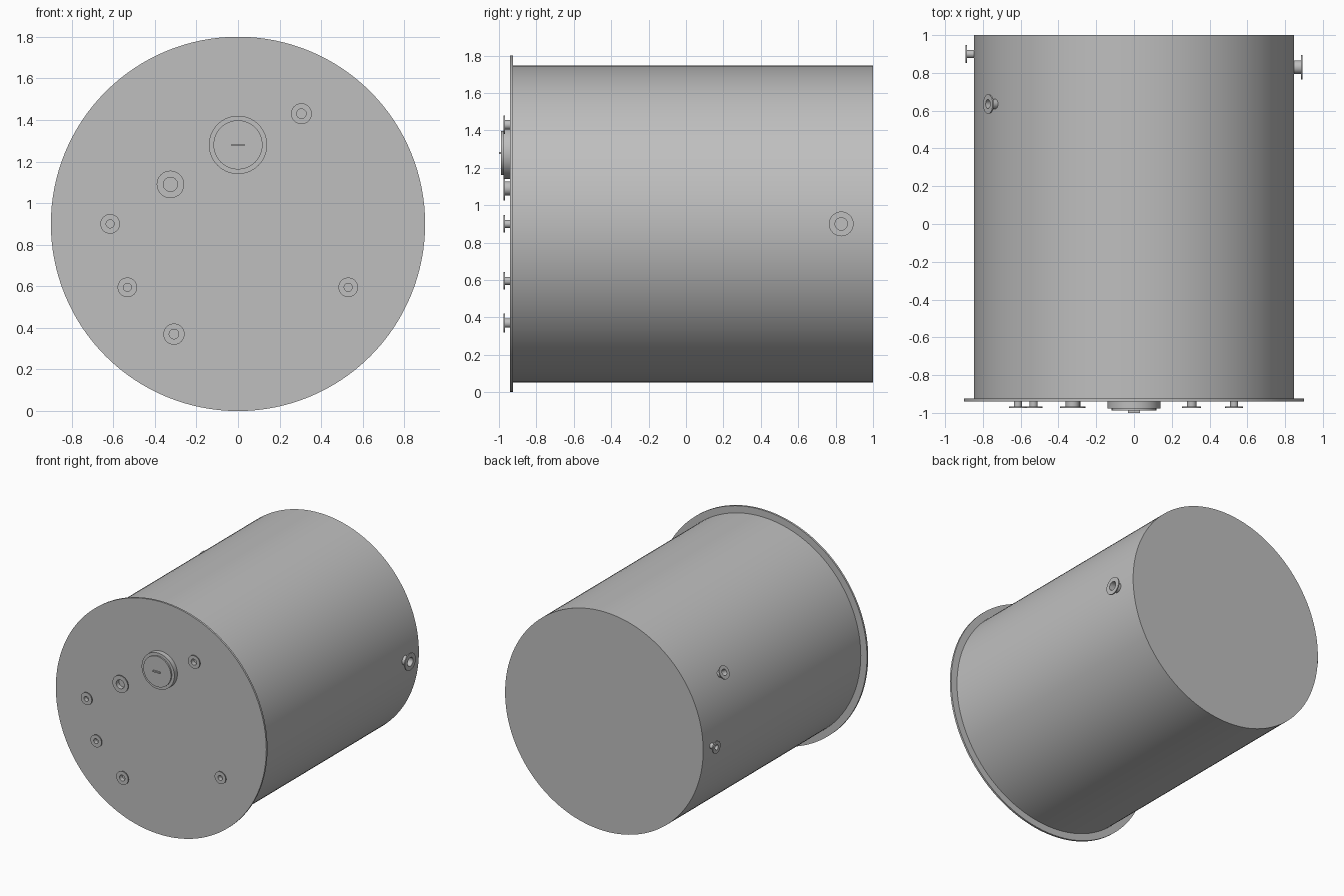
import bpy
import bmesh
import math
from mathutils import Vector, Matrix

cube = bpy.data.objects.get("Cube")
if cube:
    bpy.data.objects.remove(cube, do_unlink=True)

steel = bpy.data.materials.new("grey_steel")
steel.use_nodes = True
GREY = (0.52, 0.52, 0.52, 1.0)
steel.diffuse_color = GREY
steel.node_tree.nodes["Principled BSDF"].inputs["Base Color"].default_value = GREY

AXIS_Z = 0.9
SHELL_R = 0.847
PLATE_Y = -0.94


def finish(name, bm):
    bmesh.ops.recalc_face_normals(bm, faces=bm.faces)
    mesh = bpy.data.meshes.new(name)
    bm.to_mesh(mesh)
    bm.free()
    mesh.materials.append(steel)
    obj = bpy.data.objects.new(name, mesh)
    bpy.context.collection.objects.link(obj)
    bpy.ops.object.select_all(action='DESELECT')
    obj.select_set(True)
    bpy.context.view_layer.objects.active = obj
    bpy.ops.object.shade_smooth_by_angle(angle=math.radians(35))
    return obj


def lathe(name, profile, origin, direction, steps=48):
    """Spin a (radius, distance) profile about an axis through origin."""
    bm = bmesh.new()
    verts = [bm.verts.new((r, 0, d)) for r, d in profile]
    edges = [bm.edges.new(pair) for pair in zip(verts, verts[1:])]
    bmesh.ops.spin(bm, geom=verts + edges, cent=(0, 0, 0), axis=(0, 0, 1),
                   angle=math.tau, steps=steps)
    bmesh.ops.remove_doubles(bm, verts=bm.verts, dist=1e-5)
    turn = Vector(direction).to_track_quat('Z', 'Y').to_matrix().to_4x4()
    bmesh.ops.transform(bm, verts=bm.verts,
                        matrix=Matrix.Translation(origin) @ turn)
    return finish(name, bm)


def nozzle(name, origin, direction, flange, pipe, length):
    """Short open pipe with a thin flange at its outer end."""
    bore = pipe * 0.92
    lip = length - 0.008
    lathe(name, [(0, 0.001), (bore, 0.001), (bore, length), (flange, length),
                 (flange, lip), (pipe, lip), (pipe, -0.006)],
          origin, direction, 40)


FRONT = (0, -1, 0)

# Tank shell and oversized front plate
lathe("tank_shell", [(0, 0), (SHELL_R, 0), (SHELL_R, 1.93), (0, 1.93)],
      (0, 1, AXIS_Z), FRONT, 128)
lathe("front_plate", [(0, 0), (0.9, 0), (0.9, 0.015), (0, 0.015)],
      (0, PLATE_Y + 0.015, AXIS_Z), FRONT, 128)

# Stepped access cover with a bar handle
lathe("access_cover", [(0, -0.005), (0.14, -0.005), (0.14, 0.037),
                       (0.118, 0.037), (0.118, 0.048), (0, 0.048)],
      (0, PLATE_Y, 1.28), FRONT, 64)
bm = bmesh.new()
bmesh.ops.create_cube(bm, size=1)
bmesh.ops.scale(bm, vec=(0.062, 0.016, 0.01), verts=bm.verts)
bmesh.ops.translate(bm, vec=(0, -0.992, 1.28), verts=bm.verts)
finish("cover_handle", bm)

# Nozzles on the front plate: x, z, flange radius, pipe radius
front_nozzles = [
    ("upper_left", 0.305, 1.43, 0.05, 0.025),
    ("upper_right", -0.325, 1.09, 0.066, 0.037),
    ("middle_right", -0.615, 0.9, 0.047, 0.021),
    ("lower_right", -0.532, 0.595, 0.047, 0.021),
    ("lower_left", 0.53, 0.595, 0.047, 0.021),
    ("bottom_right", -0.308, 0.37, 0.051, 0.025),
]
for label, x, z, flange, pipe in front_nozzles:
    nozzle("front_nozzle_" + label, (x, PLATE_Y, z), FRONT, flange, pipe, 0.035)

# Nozzles on the shell: angle around the axis, y, flange and pipe radius
shell_nozzles = [
    ("left", 0, 0.83, 0.066, 0.036),
    ("right", 180, 0.9, 0.047, 0.021),
    ("upper_right", 150, 0.635, 0.051, 0.026),
]
for label, angle, y, flange, pipe in shell_nozzles:
    a = math.radians(angle)
    out = Vector((math.cos(a), 0, math.sin(a)))
    nozzle("shell_nozzle_" + label, out * SHELL_R + Vector((0, y, AXIS_Z)),
           out, flange, pipe, 0.046)
